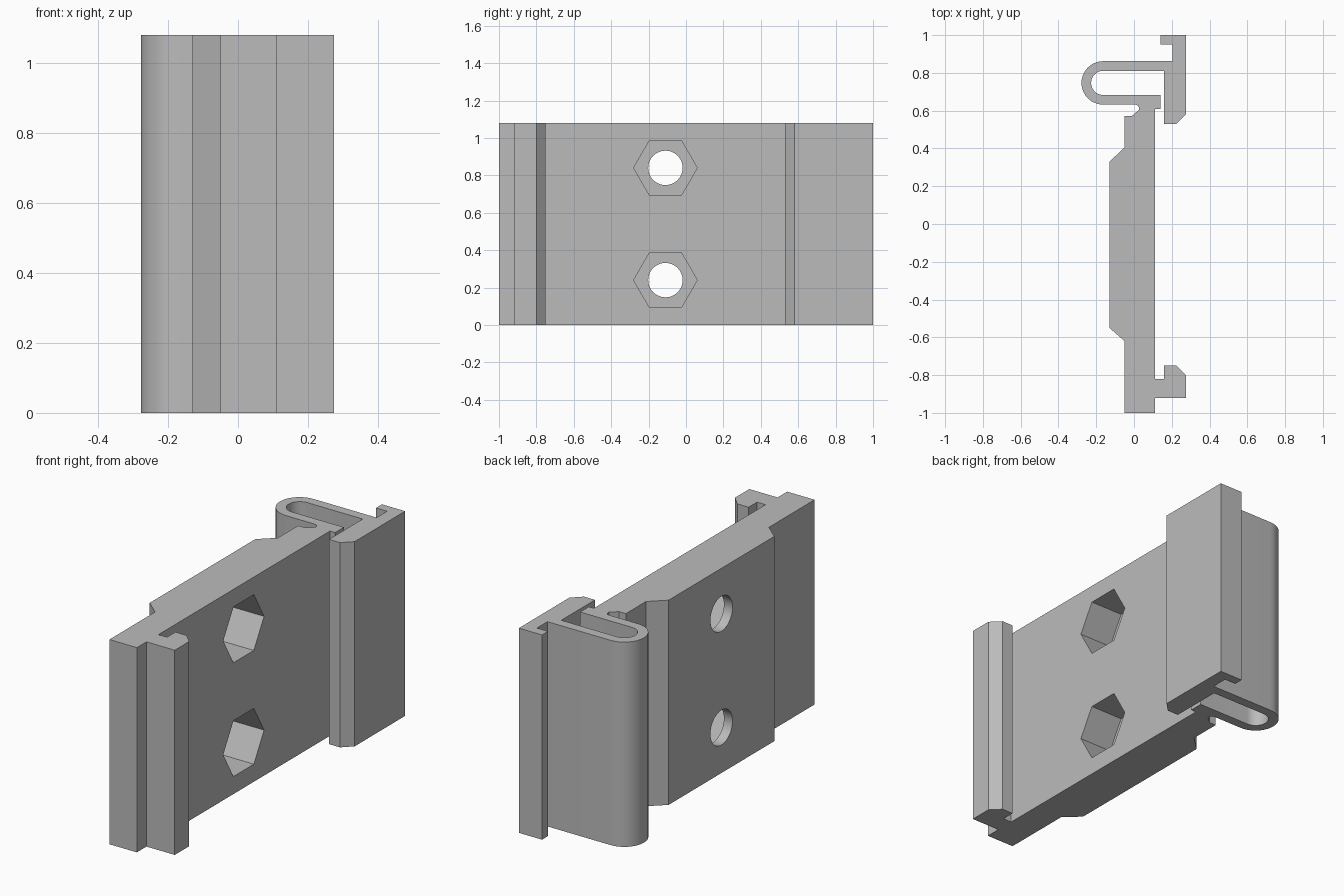
import bpy, bmesh
from math import radians, cos, sin

cube = bpy.data.objects.get("Cube")
if cube:
    bpy.data.objects.remove(cube, do_unlink=True)

HEIGHT = 1.08

grey = bpy.data.materials.new("light grey plastic")
grey.use_nodes = True
colour = (0.5, 0.5, 0.5, 1)
grey.diffuse_color = colour
grey.node_tree.nodes["Principled BSDF"].inputs["Base Color"].default_value = colour


def arc(cx, cy, r, start, end, steps=20):
    angles = [radians(start + (end - start) * i / steps) for i in range(steps + 1)]
    return [(cx + r * cos(a), cy + r * sin(a)) for a in angles]


def extrude(name, points, direction):
    """Solid made by sweeping a flat outline along a direction."""
    bm = bmesh.new()
    face = bm.faces.new([bm.verts.new(p) for p in points])
    swept = bmesh.ops.extrude_face_region(bm, geom=[face], use_keep_orig=True)["geom"]
    bmesh.ops.translate(bm, vec=direction,
                        verts=[v for v in swept if isinstance(v, bmesh.types.BMVert)])
    bmesh.ops.recalc_face_normals(bm, faces=bm.faces)
    mesh = bpy.data.meshes.new(name)
    bm.to_mesh(mesh)
    bm.free()
    mesh.materials.append(grey)
    obj = bpy.data.objects.new(name, mesh)
    bpy.context.collection.objects.link(obj)
    return obj


def cutter(name, sides, radius, x0, x1, y, z):
    """Prism along x, with one corner pointing along y."""
    ring = arc(y, z, radius, 0, 360, sides)[:-1]
    obj = extrude(name, [(x0, a, b) for a, b in ring], (x1 - x0, 0, 0))
    obj.hide_render = True
    return obj


# Clip cross-section: base foot and fixed hook
profile = [(-0.05, -1), (0.11, -1), (0.11, -0.92), (0.275, -0.92), (0.275, -0.80),
           (0.225, -0.75), (0.16, -0.75), (0.16, -0.82), (0.11, -0.82)]
# Step into the spring loop, inner side of the loop
profile += [(0.11, 0.61), (0.14, 0.61), (0.14, 0.683)]
profile += arc(-0.163, 0.747, 0.064, 270, 90)
# Sprung hook and release lip
profile += [(0.16, 0.811), (0.16, 0.53), (0.225, 0.53), (0.275, 0.58), (0.275, 1),
            (0.14, 1), (0.14, 0.95), (0.205, 0.95)]
# Outer side of the loop and its small root fillet
profile += [(0.205, 0.862)] + arc(-0.163, 0.747, 0.115, 90, 270)
profile += arc(0.005, 0.61, 0.022, 90, 0, 6)
# Raised mounting pad
profile += [(0.027, 0.605), (-0.01, 0.573), (-0.05, 0.573), (-0.05, 0.405),
            (-0.13, 0.33), (-0.13, -0.55), (-0.05, -0.62)]
clip = extrude("rail_clip", [(x, y, 0) for x, y in profile], (0, 0, HEIGHT))

# Hexagonal nut pockets with screw holes behind them
cutters = []
for z in (0.24, 0.84):
    cutters.append(cutter("nut_pocket_cutter", 6, 0.17, -0.08, 0.2, -0.11, z))
    cutters.append(cutter("screw_hole_cutter", 48, 0.092, -0.3, 0.15, -0.11, z))
for c in cutters:
    mod = clip.modifiers.new(c.name, 'BOOLEAN')
    mod.operation = 'DIFFERENCE'
    mod.solver = 'EXACT'
    mod.object = c

# Bake the cuts and drop the cutters
graph = bpy.context.evaluated_depsgraph_get()
clip_mesh = bpy.data.meshes.new_from_object(clip.evaluated_get(graph))
clip.modifiers.clear()
clip.data = clip_mesh
for c in cutters:
    bpy.data.objects.remove(c, do_unlink=True)

bpy.ops.object.select_all(action='DESELECT')
clip.select_set(True)
bpy.context.view_layer.objects.active = clip
bpy.ops.object.shade_smooth_by_angle(angle=radians(30))
